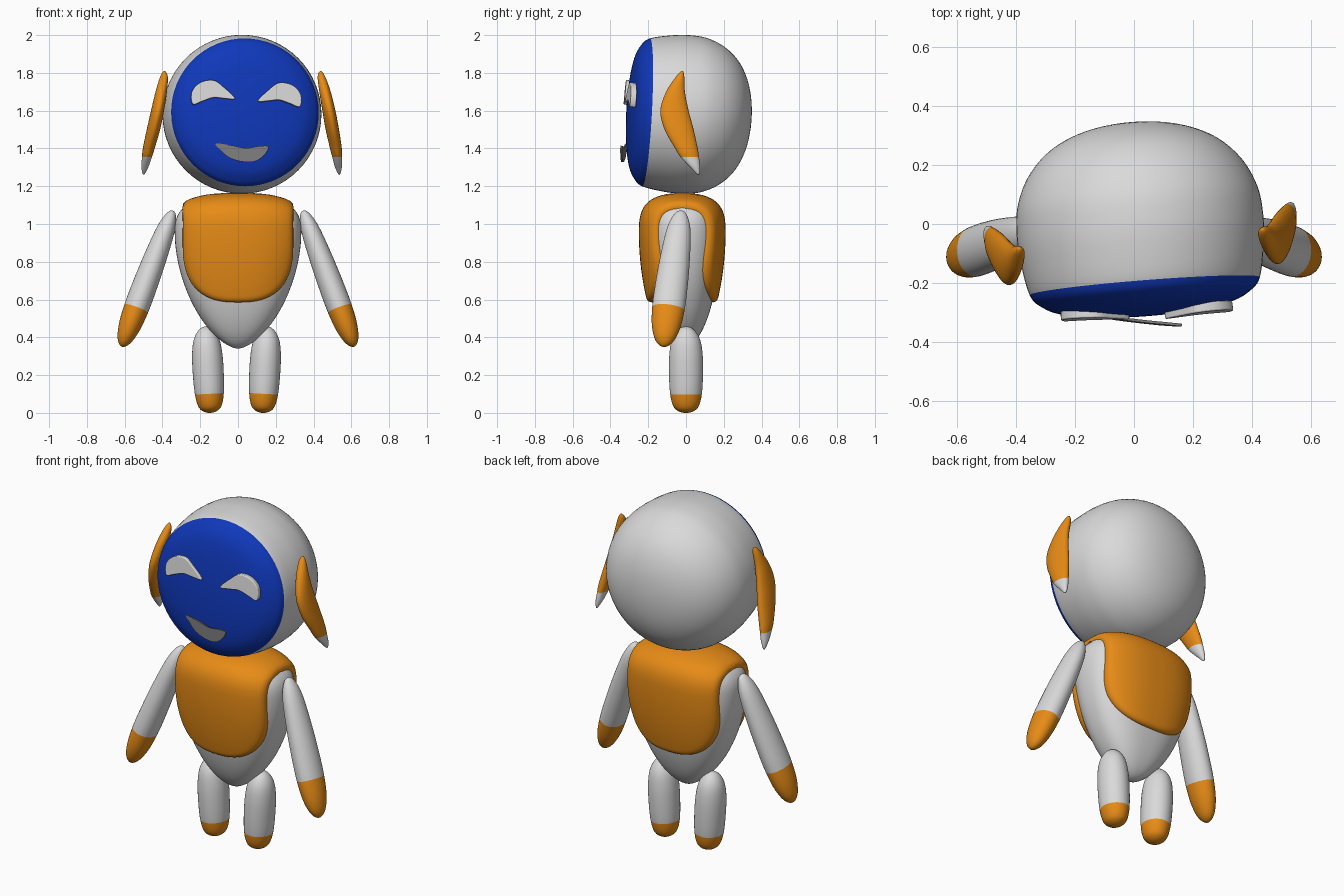
import bpy, bmesh
from math import sin, cos, pi, radians, copysign
from mathutils import Matrix, Vector

old = bpy.data.objects.get("Cube")
if old:
    bpy.data.objects.remove(old, do_unlink=True)


def material(name, rgb):
    m = bpy.data.materials.new(name)
    m.use_nodes = True
    m.diffuse_color = (*rgb, 1)
    m.node_tree.nodes["Principled BSDF"].inputs["Base Color"].default_value = (*rgb, 1)
    return m


WHITE = material("white", (0.7, 0.7, 0.7))
ORANGE = material("orange", (0.8, 0.26, 0.008))
BLUE = material("blue", (0.005, 0.04, 0.5))
GREY = material("grey", (0.2, 0.2, 0.2))


def finish(bm, name, mats, matrix=Matrix()):
    bmesh.ops.remove_doubles(bm, verts=bm.verts, dist=0.0002)
    bm.transform(matrix)
    bmesh.ops.recalc_face_normals(bm, faces=bm.faces)
    me = bpy.data.meshes.new(name)
    bm.to_mesh(me)
    bm.free()
    for m in mats:
        me.materials.append(m)
    me.shade_smooth()
    me.set_sharp_from_angle(angle=radians(50))
    ob = bpy.data.objects.new(name, me)
    bpy.context.collection.objects.link(ob)
    return ob


def spline(pts, steps, before, after, count):
    """Smooth curve through tuples of any size."""
    p = [before, *pts, after]
    out = []
    for i in range(count):
        for k in range(steps):
            t = k / steps
            out.append(tuple(
                b + 0.5 * t * (c - a + t * (2 * a - 5 * b + 4 * c - d + t * (3 * (b - c) + d - a)))
                for a, b, c, d in zip(*p[i:i + 4])))
    return out


def grid_faces(bm, rows, closed=False, mat_of_row=lambda i: 0):
    vs = [[bm.verts.new(c) for c in row] for row in rows]
    n = len(vs[0])
    for i in range(len(vs) - 1):
        for j in range(n if closed else n - 1):
            k = (j + 1) % n
            f = bm.faces.new((vs[i][j], vs[i][k], vs[i + 1][k], vs[i + 1][j]))
            f.material_index = mat_of_row(i)


def loft(name, sections, mats, split=99, matrix=Matrix(), steps=6, sides=48, power=2):
    """Skin of rings (cx, cy, z, rx, ry); the second colour starts at section 'split'."""
    def flip(s):
        return (*s[:3], -s[3], -s[4])
    if steps > 1:
        sections = spline(sections, steps, flip(sections[1]), flip(sections[-2]),
                          len(sections) - 1) + [sections[-1]]
    rows = []
    for cx, cy, z, rx, ry in sections:
        ring = []
        for j in range(sides):
            a = 2 * pi * j / sides
            c, s = cos(a), sin(a)
            ring.append((cx + copysign(abs(c) ** (2 / power), c) * rx,
                         cy + copysign(abs(s) ** (2 / power), s) * ry, z))
        rows.append(ring)
    bm = bmesh.new()
    grid_faces(bm, rows, True, lambda i: int(i >= split * steps))
    return finish(bm, name, mats, matrix)


def limb(name, start, end, profile, flat, mats, split):
    """Tapered rounded limb between two points; profile is (fraction, radius)."""
    a, b = Vector(start), Vector(end)
    z = (b - a).normalized()
    y = (Vector((0, 1, 0)) - z * z.y).normalized()
    x = y.cross(z)
    m = Matrix.Translation(a) @ Matrix((x, y, z)).transposed().to_4x4()
    length = (b - a).length
    loft(name, [(0, 0, t * length, r * flat, r) for t, r in profile], mats, split, m, sides=36)


# Head with coloured face, turned slightly to its left and tilted up
YAW = Matrix.Rotation(radians(4.5), 4, 'Z')
CENTRE = Matrix.Translation((0.02, 0, 1.58))
head_profile = [(0.312, 0), (0.304, 0.17), (0.285, 0.29), (0.255, 0.355), (0.212, 0.392), (0.1, 0.414),
                (0, 0.42), (-0.1, 0.407), (-0.2, 0.358), (-0.28, 0.272), (-0.33, 0.15), (-0.347, 0)]
loft("head", [(0, 0, z, r, r) for z, r in head_profile], [BLUE, WHITE], 4,
     CENTRE @ YAW @ Matrix.Rotation(radians(87), 4, 'X'), sides=64)

# Ears, leaf shaped with a pale tip
ear = [(0.415, -0.052, 0.23, 0, 0), (0.418, -0.064, 0.2, 0.02, 0.022),
       (0.435, -0.09, 0.12, 0.03, 0.05), (0.455, -0.097, 0.02, 0.034, 0.075),
       (0.475, -0.074, -0.08, 0.035, 0.077), (0.497, -0.037, -0.18, 0.031, 0.06),
       (0.505, -0.02, -0.225, 0.026, 0.049), (0.514, 0.008, -0.28, 0.018, 0.026),
       (0.52, 0.026, -0.32, 0, 0)]
for side, word in ((1, "left"), (-1, "right")):
    loft(word + "_ear", [(side * s[0], *s[1:]) for s in ear], [ORANGE, WHITE], 6, CENTRE @ YAW, sides=32)


# Egg shaped torso
TOP, WIDE, LOW = 1.14, 0.95, 0.34
AX, AY, CY, POWER = 0.335, 0.205, -0.02, 2.5


def torso_radii(z):
    if z > WIDE:
        k = max(0, 1 - ((z - WIDE) / (TOP - WIDE)) ** 3) ** (1 / 3)
        return AX * k, AY * k
    k = max(0, 1 - ((WIDE - z) / (WIDE - LOW)) ** 1.8)
    return AX * k ** 0.62, AY * k ** 0.5


def levels(low, high, n):
    return [(low + high) / 2 - (high - low) / 2 * cos(pi * i / n) for i in range(n + 1)]


loft("torso", [(0, CY, z, *torso_radii(z)) for z in levels(LOW, TOP, 40)], [WHITE],
     steps=1, sides=64, power=POWER)

# Bib over the shoulders, with a rounded raised rim, front and back
HALF, BEND, HEM, ROUND = 0.292, 0.9, 0.585, 2.6


def bib_point(t, z, face):
    drop = max(0, (BEND - z) / (BEND - HEM))
    a, b = torso_radii(z)
    width = min(HALF * max(0, 1 - drop ** ROUND) ** (1 / ROUND), a)
    x = t * width
    y = face * b * max(0, 1 - (abs(x) / a) ** POWER) ** (1 / POWER) if a > 1e-6 else 0
    reach = ((abs(x) / HALF) ** ROUND + drop ** ROUND) ** (1 / ROUND)
    edge = min(max(0, 1 - reach) * HALF / 0.035, 1)
    lift = -0.008 + 0.033 * (1 - (1 - edge) ** 2) ** 0.5
    out = Vector((x / AX ** 2, y / AY ** 2, (z - 0.85) / 0.35 ** 2)).normalized()
    return Vector((x, y + CY, z)) + out * lift


bm = bmesh.new()
for face in (-1, 1):
    grid_faces(bm, [[bib_point(sin(pi / 2 * (j / 20 - 1)), z, face) for j in range(41)]
                    for z in levels(HEM, TOP, 44)])
finish(bm, "bib", [ORANGE])

# Arms with coloured hands, legs with coloured feet
arm = [(0, 0), (0.03, 0.034), (0.14, 0.063), (0.35, 0.079), (0.55, 0.086),
       (0.72, 0.086), (0.86, 0.074), (0.96, 0.045), (1, 0)]
leg = [(0, 0), (0.04, 0.042), (0.15, 0.074), (0.32, 0.088), (0.55, 0.09),
       (0.78, 0.084), (0.92, 0.068), (0.98, 0.04), (1, 0)]
for side, word in ((1, "left"), (-1, "right")):
    limb(word + "_arm", (side * 0.345, -0.025, 1.07), (side * 0.615, -0.12, 0.35),
         arm, 0.77, [WHITE, ORANGE], 5)
    shift = -0.008
    limb(word + "_leg", (shift + side * 0.163, 0, 0.458), (shift + side * 0.138, 0, 0),
         leg, 0.91, [WHITE, ORANGE], 5)


# Eyes and mouth as plates in front of the face
def plate(name, outline, place, turn, tilt, thick, mat, rim=0):
    pts = spline(outline, 5, outline[-1], outline[0], len(outline) - 1)
    pts += spline([outline[-1], outline[0]], 5, outline[-2], outline[1], 1)
    bm = bmesh.new()
    f = bm.faces.new([bm.verts.new((x, -thick / 2, z)) for x, z in pts])
    new = bmesh.ops.extrude_face_region(bm, geom=[f])["geom"]
    bmesh.ops.translate(bm, vec=(0, thick, 0), verts=[v for v in new if isinstance(v, bmesh.types.BMVert)])
    m = (Matrix.Translation(place) @ Matrix.Rotation(radians(turn), 4, 'Z')
         @ Matrix.Rotation(radians(tilt), 4, 'X'))
    ob = finish(bm, name, [mat], m)
    if rim:
        mod = ob.modifiers.new("rim", 'BEVEL')
        mod.width, mod.segments, mod.limit_method = rim, 3, 'ANGLE'
        mod.angle_limit = radians(60)


eye = [(-0.115, -0.035), (-0.055, 0.025), (0.0, 0.062), (0.07, 0.05), (0.115, 0.0),
       (0.11, -0.065), (0.06, -0.05), (0.0, -0.03), (-0.06, -0.035)]
plate("left_eye", eye, (0.217, -0.29, 1.685), 7, -5, 0.032, WHITE, 0.007)
plate("right_eye", [(-x, z + 0.008) for x, z in eye], (-0.13, -0.308, 1.69), 1, -5, 0.032, WHITE, 0.007)
mouth = [(-0.14, 0.043), (-0.06, 0.035), (0.02, 0.02), (0.09, 0.03), (0.14, 0.028), (0.12, -0.015),
         (0.07, -0.05), (0.0, -0.052), (-0.07, -0.03), (-0.115, 0.01)]
plate("mouth", mouth, (0.022, -0.33, 1.382), -6, -3, 0.009, GREY)
